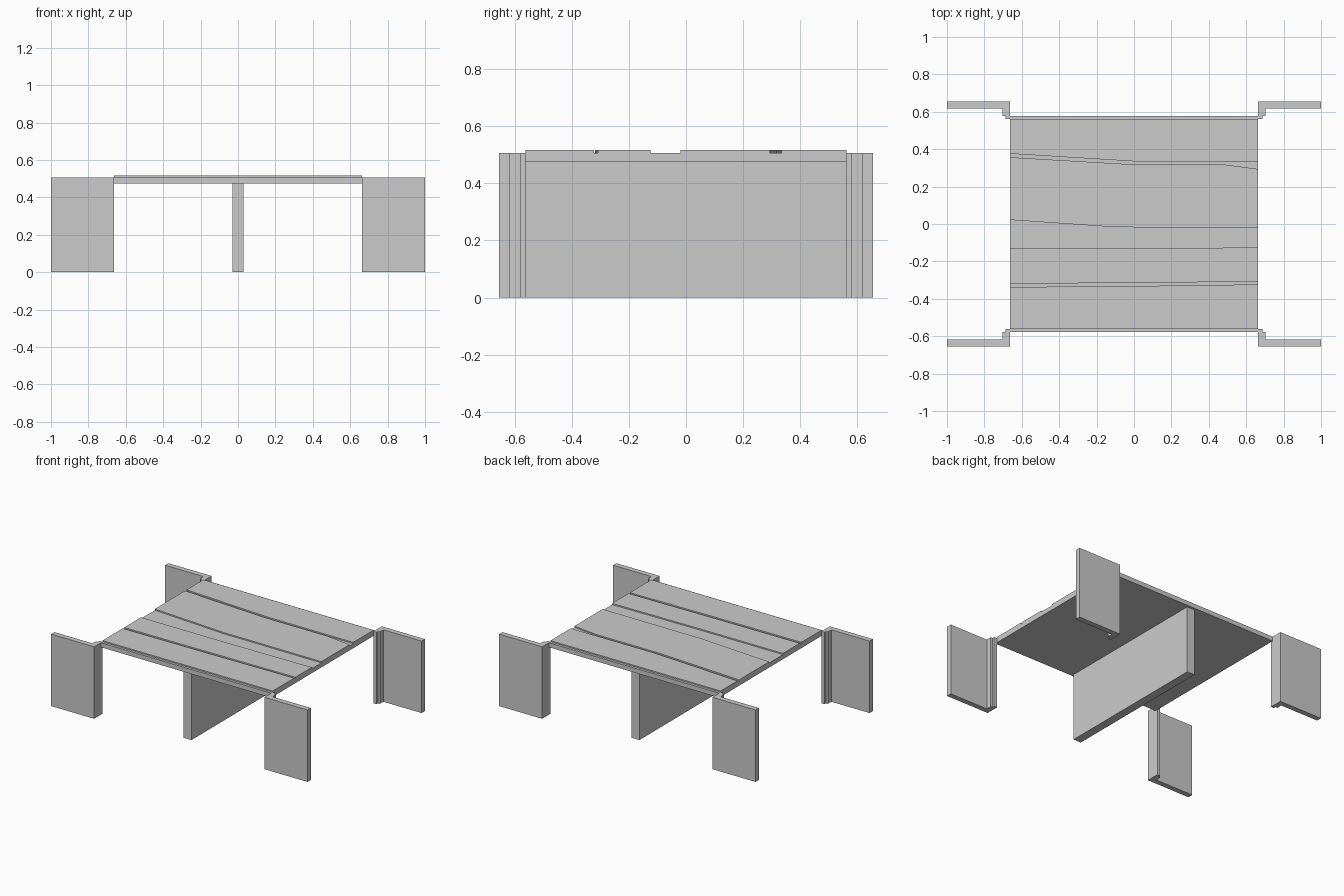
import bpy, bmesh

if "Cube" in bpy.data.objects:
    bpy.data.objects.remove(bpy.data.objects["Cube"])


def prism(name, outline, z0, z1):
    """Extrude a plan-view outline from z0 up to z1."""
    bm = bmesh.new()
    face = bm.faces.new([bm.verts.new((x, y, z0)) for x, y in outline])
    grown = bmesh.ops.extrude_face_region(bm, geom=[face])["geom"]
    for v in grown:
        if isinstance(v, bmesh.types.BMVert):
            v.co.z = z1
    bmesh.ops.recalc_face_normals(bm, faces=bm.faces)
    mesh = bpy.data.meshes.new(name)
    bm.to_mesh(mesh)
    bm.free()
    obj = bpy.data.objects.new(name, mesh)
    bpy.context.collection.objects.link(obj)
    return obj


def rect(x, y):
    return [(-x, -y), (x, -y), (x, y), (-x, y)]


SPAN = 0.664      # half width of the deck
TOP = 0.507       # top of slab and wing walls
SURFACE = 0.516   # top of the paving

# Deck slab and the central pier wall below it
prism("deck_slab", rect(SPAN, 0.578), 0.475, TOP)
prism("centre_pier", rect(0.03, 0.5615), 0, 0.475)

# Raised paving strips, each between a lower and an upper edge line
strips = {
    "front_footway": ([(-SPAN, -0.5615), (SPAN, -0.5615)],
                      [(-SPAN, -0.337), (0, -0.332), (SPAN, -0.323)]),
    "front_lane": ([(-SPAN, -0.319), (0, -0.315), (SPAN, -0.308)],
                   [(-SPAN, -0.132), (0, -0.132), (SPAN, -0.125)]),
    "back_lane": ([(-SPAN, 0.022), (-0.1, -0.017), (SPAN, -0.02)],
                  [(-SPAN, 0.357), (0, 0.318), (0.48, 0.318), (SPAN, 0.294)]),
    "back_footway": ([(-SPAN, 0.376), (0, 0.335), (SPAN, 0.335)],
                     [(-SPAN, 0.5615), (SPAN, 0.5615)]),
}
for name, (lower, upper) in strips.items():
    prism(name, lower + upper[::-1], TOP, SURFACE)

# Stepped wing walls at the four corners
wing = prism("wing_walls", [(SPAN, 0.654), (1, 0.654), (1, 0.617), (0.702, 0.617),
                            (0.702, 0.578), (0.687, 0.578), (0.687, 0.5615),
                            (SPAN, 0.5615)], 0, TOP)
mirror = wing.modifiers.new("four_corners", "MIRROR")
mirror.use_axis = (True, True, False)
mirror.use_mirror_merge = False
